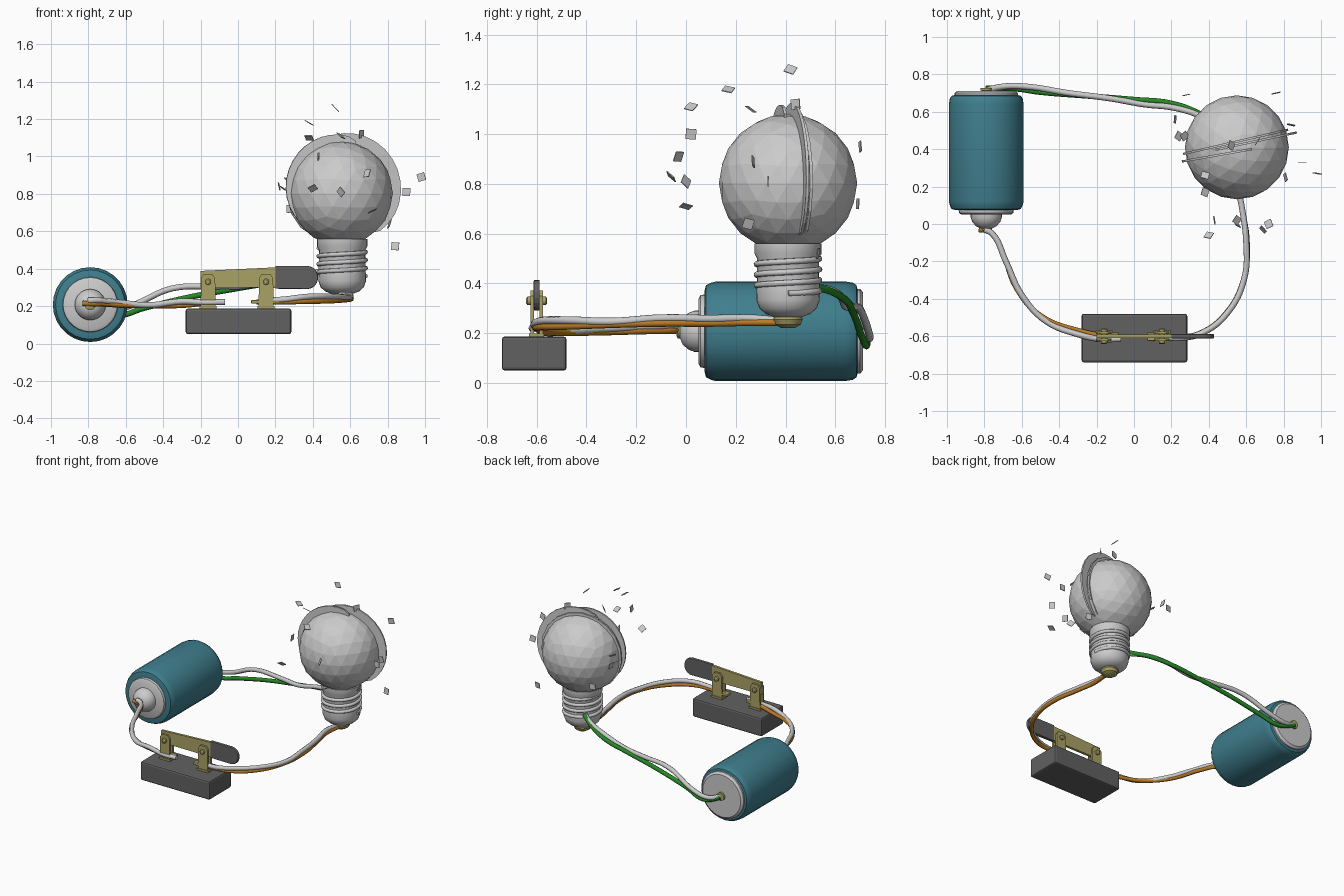
import bpy, bmesh, math, random
from mathutils import Vector, Matrix, Euler

if "Cube" in bpy.data.objects:
    bpy.data.objects.remove(bpy.data.objects["Cube"])

random.seed(4)


def mat(name, c):
    m = bpy.data.materials.new(name)
    m.diffuse_color = (*c, 1)
    m.use_nodes = True
    m.node_tree.nodes["Principled BSDF"].inputs["Base Color"].default_value = m.diffuse_color
    return m


TEAL = mat("teal", (0.05, 0.21, 0.27))
BRASS = mat("brass", (0.40, 0.36, 0.13))
DARK = mat("dark grey", (0.12, 0.12, 0.12))
ORANGE = mat("orange", (0.50, 0.20, 0.02))
GREEN = mat("green", (0.02, 0.25, 0.02))


def make(name, bm, m=None, smooth=None, bevel=0):
    me = bpy.data.meshes.new(name)
    bmesh.ops.recalc_face_normals(bm, faces=bm.faces)
    bm.to_mesh(me)
    bm.free()
    o = bpy.data.objects.new(name, me)
    bpy.context.collection.objects.link(o)
    if m:
        me.materials.append(m)
    if bevel:
        b = o.modifiers.new("bevel", 'BEVEL')
        b.width, b.segments = bevel, 2
    if smooth:
        bpy.ops.object.select_all(action='DESELECT')
        o.select_set(True)
        bpy.context.view_layer.objects.active = o
        bpy.ops.object.shade_smooth_by_angle(angle=math.radians(smooth))
    return o


def lathe(name, profile, matrix, m=None, n=28):
    """Revolve (radius, height) pairs about local z."""
    bm = bmesh.new()
    rings = [[bm.verts.new((r * math.cos(2 * math.pi * i / n), r * math.sin(2 * math.pi * i / n), h))
              for i in range(n)] for r, h in profile]
    for a, b in zip(rings, rings[1:]):
        for i in range(n):
            bm.faces.new((a[i], a[(i + 1) % n], b[(i + 1) % n], b[i]))
    bm.faces.new(rings[0])
    bm.faces.new(rings[-1])
    bm.transform(matrix)
    return make(name, bm, m, 32)


def box(name, lo, hi, m=None, bevel=0):
    bm = bmesh.new()
    bmesh.ops.create_cube(bm, size=1)
    lo, hi = Vector(lo), Vector(hi)
    bm.transform(Matrix.Translation((lo + hi) / 2) @ Matrix.Diagonal((*(hi - lo), 1)))
    return make(name, bm, m, None, bevel)


def plate(name, outline, y0, y1, m=None, bevel=0):
    """Extrude an (x, z) outline along y."""
    bm = bmesh.new()
    f = bm.faces.new([bm.verts.new((x, y0, z)) for x, z in outline])
    r = bmesh.ops.extrude_face_region(bm, geom=[f])
    bmesh.ops.translate(bm, vec=(0, y1 - y0, 0), verts=[v for v in r["geom"] if isinstance(v, bmesh.types.BMVert)])
    return make(name, bm, m, None, bevel)


def wire(name, pts, r, m=None):
    cu = bpy.data.curves.new(name, 'CURVE')
    cu.dimensions = '3D'
    cu.bevel_depth, cu.bevel_resolution, cu.resolution_u, cu.use_fill_caps = r, 2, 6, True
    s = cu.splines.new('BEZIER')
    s.bezier_points.add(len(pts) - 1)
    for b, p in zip(s.bezier_points, pts):
        b.co = p
        b.handle_left_type = b.handle_right_type = 'AUTO'
    if m:
        cu.materials.append(m)
    o = bpy.data.objects.new(name, cu)
    bpy.context.collection.objects.link(o)


# battery: local z points to +y
B = Matrix.Translation((-0.79, 0, 0.208)) @ Matrix.Rotation(-math.pi / 2, 4, 'X')
lathe("battery_body", [(0.165, 0.075), (0.185, 0.08), (0.195, 0.1), (0.2, 0.12), (0.2, 0.64), (0.195, 0.67),
                       (0.185, 0.685), (0.165, 0.69)], B, TEAL)
lathe("battery_front_cap", [(0.13, 0.05), (0.145, 0.058), (0.15, 0.09)], B)
lathe("battery_back_cap", [(0.17, 0.67), (0.17, 0.7), (0.155, 0.712)], B)
lathe("battery_terminal", [(0.03, -0.024), (0.055, -0.012), (0.075, 0.012), (0.083, 0.035), (0.083, 0.06)], B)
for nm, y0 in (("front_contact", -0.038), ("back_contact", 0.71)):
    lathe(nm, [(0.02, y0), (0.03, y0 + 0.005), (0.03, y0 + 0.018)], B, BRASS, 12)

# switch
box("switch_base", (-0.28, -0.74, 0.05), (0.285, -0.48, 0.187), DARK, 0.012)
for side, px in (("left", -0.16), ("right", 0.15)):
    for k, y in enumerate((-0.625, -0.589)):
        plate(f"{side}_clip_{k}", [(px - 0.04, 0.185), (px + 0.04, 0.185), (px + 0.038, 0.35), (px + 0.022, 0.372),
                                   (px - 0.022, 0.372), (px - 0.038, 0.35)], y, y + 0.014, BRASS)
    lathe(f"{side}_rivet", [(0.01, -0.642), (0.017, -0.637), (0.017, -0.563), (0.01, -0.558)],
          Matrix.Translation((px, 0, 0.33)) @ Matrix.Rotation(-math.pi / 2, 4, 'X'), BRASS, 12)
    box(f"{side}_clip_foot", (px - 0.045, -0.63, 0.184), (px + 0.045, -0.57, 0.2), BRASS)
    d = 1 if px < 0 else -1
    box(f"{side}_lug", sorted_lo := (min(px, px + d * 0.08), -0.625, 0.213), (max(px, px + d * 0.08), -0.58, 0.233),
        BRASS, 0.006)
plate("switch_blade", [(-0.2, 0.3), (0.22, 0.298), (0.22, 0.408), (-0.2, 0.388)], -0.609, -0.591, BRASS)
tip = [(0.37 + 0.058 * math.cos(math.radians(a)), 0.353 + 0.062 * math.sin(math.radians(a))) for a in range(-90, 91, 20)]
plate("switch_handle", [(0.2, 0.293)] + tip + [(0.2, 0.415)], -0.612, -0.588, DARK, 0.005)

# bulb glass
bm = bmesh.new()
bmesh.ops.create_icosphere(bm, subdivisions=3, radius=0.278)
bm.transform(Matrix.Translation((0.55, 0.41, 0.803)))
make("bulb_glass", bm)

# screw cap
C = Matrix.Translation((0.557, 0.41, 0))
lathe("bulb_cap", [(0.055, 0.265), (0.09, 0.278), (0.115, 0.3), (0.128, 0.335), (0.126, 0.38), (0.124, 0.5),
                   (0.135, 0.52), (0.135, 0.56)], C)
wire("cap_thread", [(0.557 + 0.126 * math.cos(a * math.pi / 4), 0.41 + 0.126 * math.sin(a * math.pi / 4),
                     0.36 + 0.15 * a / 28) for a in range(29)], 0.012)
lathe("cap_tip", [(0.03, 0.222), (0.052, 0.235), (0.06, 0.255), (0.055, 0.275)], C, BRASS, 14)


# thin glint crescents standing around the glass
def crescent(name, a0, a1, r_out, center, turn, y_off):
    n = 16
    bm = bmesh.new()
    rows = []
    for i in range(n + 1):
        t = i / n
        a = math.radians(a0 + (a1 - a0) * t)
        ro = 0.27 + (r_out - 0.27) * math.sin(math.pi * t) ** 0.5
        rows.append([bm.verts.new((r * math.cos(a), y_off, r * math.sin(a))) for r in (0.255, ro)])
    for p, q in zip(rows, rows[1:]):
        bm.faces.new((p[0], p[1], q[1], q[0]))
    bm.transform(Matrix.Translation(center) @ Matrix.Rotation(math.radians(turn), 4, 'Z'))
    o = make(name, bm)
    s = o.modifiers.new("thickness", 'SOLIDIFY')
    s.thickness, s.offset = 0.012, 0


crescent("glint_right", -55, 120, 0.33, (0.555, 0.41, 0.81), 12, 0.012)
crescent("glint_left", 75, 225, 0.315, (0.56, 0.40, 0.82), 10, -0.012)
crescent("glint_rim", -60, 240, 0.295, (0.55, 0.41, 0.803), 13, 0.03)

# sparks: small flat squares around the bulb
sparks = [(0.52, 0.42, 1.26), (0.38, 0.17, 1.18), (0.55, 0.02, 1.11), (0.43, 0.02, 1.0), (0.27, 0.47, 0.87),
          (0.24, 0.47, 0.83), (0.40, -0.06, 0.83), (0.55, 0.0, 0.81), (0.72, 0.0, 0.71), (0.90, 0.33, 0.81),
          (0.98, 0.27, 0.89), (0.84, 0.53, 0.52), (0.22, 0.56, 0.84), (0.28, 0.69, 0.72), (0.76, 0.70, 0.95),
          (0.70, 0.27, 0.90), (0.69, -0.03, 0.91), (0.66, 0.44, 1.12), (0.38, 0.26, 1.1), (0.81, 0.25, 0.64)]
bm = bmesh.new()
for p in sparks:
    e = Euler([random.uniform(0, math.pi) for _ in range(3)]).to_matrix().to_4x4()
    bmesh.ops.create_cube(bm, size=1, matrix=Matrix.Translation(p) @ e @ Matrix.Diagonal((0.042, 0.042, 0.004, 1)))
make("sparks", bm)

# wires: coloured lead with a pale one twisting along it
wire("battery_lead", [(-0.83, -0.03, 0.215), (-0.77, -0.04, 0.212), (-0.70, -0.16, 0.21), (-0.63, -0.34, 0.205),
                      (-0.5, -0.49, 0.203), (-0.28, -0.575, 0.205), (-0.16, -0.6, 0.22)], 0.014, ORANGE)
wire("battery_lead_pale", [(-0.80, -0.03, 0.23), (-0.76, -0.05, 0.23), (-0.685, -0.2, 0.225), (-0.60, -0.38, 0.215),
                           (-0.47, -0.52, 0.205), (-0.3, -0.59, 0.225), (-0.18, -0.615, 0.22), (-0.07, -0.615, 0.222)], 0.016)
wire("switch_lead", [(0.1, -0.6, 0.222), (0.22, -0.605, 0.222), (0.35, -0.585, 0.225), (0.49, -0.48, 0.228),
                     (0.585, -0.3, 0.235), (0.605, -0.1, 0.24), (0.575, 0.1, 0.24), (0.55, 0.25, 0.243),
                     (0.57, 0.42, 0.243)], 0.014, ORANGE)
wire("switch_lead_pale", [(0.14, -0.6, 0.23), (0.24, -0.61, 0.235), (0.37, -0.58, 0.25), (0.5, -0.475, 0.252),
                          (0.59, -0.29, 0.247), (0.6, -0.1, 0.26), (0.575, 0.1, 0.258), (0.545, 0.25, 0.26),
                          (0.55, 0.38, 0.25)], 0.016)
wire("bulb_lead", [(-0.79, 0.725, 0.2), (-0.65, 0.725, 0.15), (-0.5, 0.705, 0.19), (-0.25, 0.685, 0.25),
                   (0.0, 0.665, 0.295), (0.2, 0.645, 0.33), (0.35, 0.59, 0.365), (0.47, 0.51, 0.39)], 0.015, GREEN)
wire("bulb_lead_pale", [(-0.79, 0.715, 0.21), (-0.7, 0.735, 0.18), (-0.58, 0.735, 0.2), (-0.35, 0.70, 0.295),
                        (-0.12, 0.67, 0.305), (0.05, 0.64, 0.31), (0.22, 0.62, 0.35), (0.36, 0.575, 0.375),
                        (0.47, 0.5, 0.385)], 0.016)
